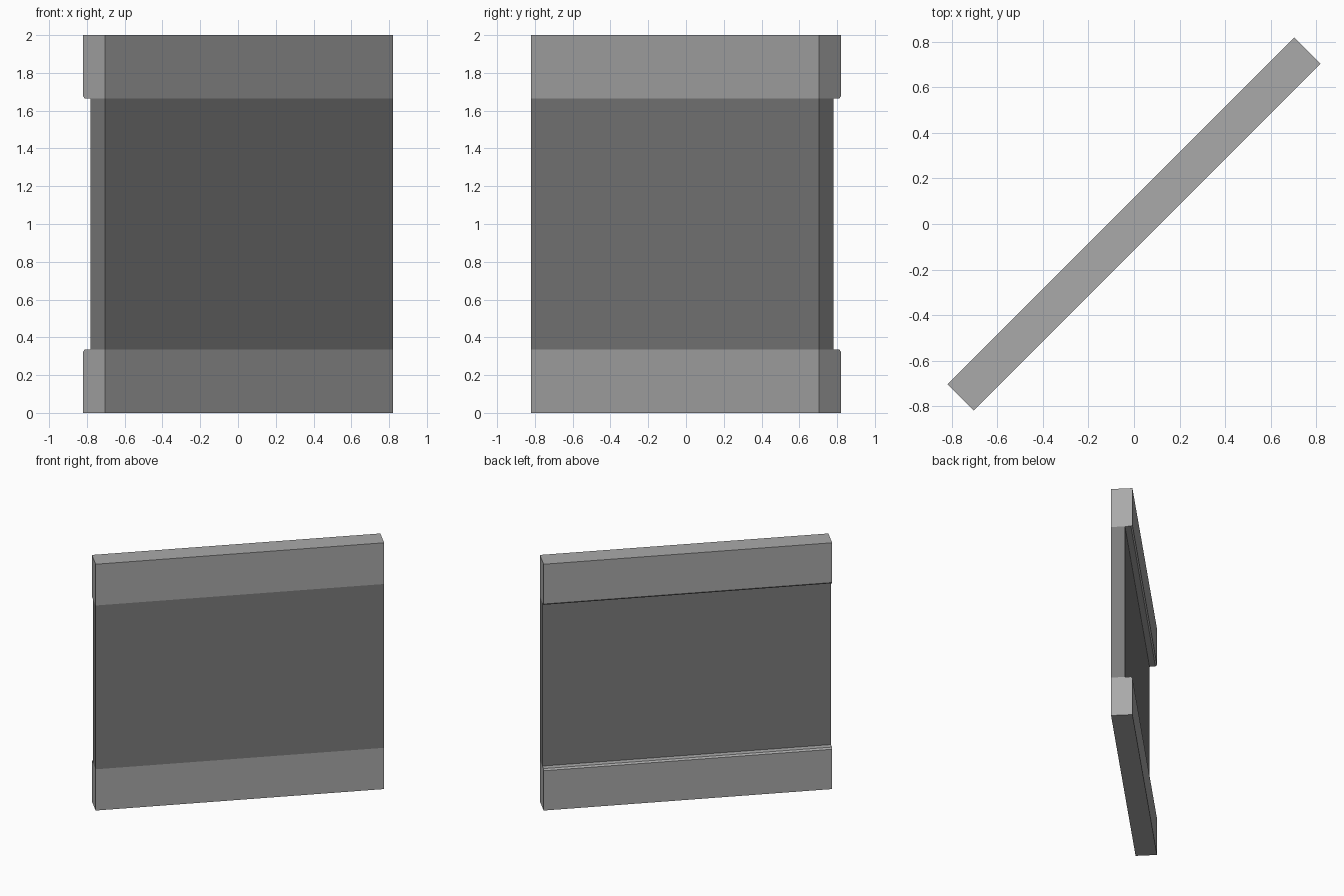
import bpy, bmesh, math
from mathutils import Matrix

cube = bpy.data.objects.get("Cube")
if cube:
    bpy.data.objects.remove(cube, do_unlink=True)


def make_material(name, value):
    mat = bpy.data.materials.new(name)
    mat.use_nodes = True
    colour = (value, value, value, 1)
    mat.diffuse_color = colour
    mat.node_tree.nodes["Principled BSDF"].inputs["Base Color"].default_value = colour
    return mat


light = make_material("light_grey", 0.4)
dark = make_material("dark_grey", 0.2)

HALF_LENGTH = 1.078
HALF_THICK = 0.082
RECESS = 0.025      # depth position of the recessed back face
BAND = 0.335        # height of each trim band
HEIGHT = 2.0
BEVEL = 0.012

# Wall cross-section (depth, height), lower half: flush front, stepped back
front, back = -HALF_THICK, HALF_THICK
lower = [(front, BAND), (front, 0), (back, 0), (back, BAND - BEVEL),
         (back - BEVEL, BAND), (RECESS, BAND)]
upper = [(d, HEIGHT - z) for d, z in reversed(lower)]

bm = bmesh.new()
ends = [[bm.verts.new((x, d, z)) for d, z in lower + upper]
        for x in (-HALF_LENGTH, HALF_LENGTH)]
count, half = len(ends[0]), len(lower)

# Long faces along the wall
for i in range(count):
    j = (i + 1) % count
    face = bm.faces.new((ends[0][i], ends[0][j], ends[1][j], ends[1][i]))
    # Only the two faces joining the bands belong to the dark panel
    face.material_index = 1 if i in (half - 1, count - 1) else 0

# End caps: lower band, upper band and the panel between them
for ring in ends:
    bm.faces.new(ring[:half])
    bm.faces.new(ring[half:])
    bm.faces.new((ring[0], ring[half - 1], ring[half], ring[-1])).material_index = 1

bmesh.ops.recalc_face_normals(bm, faces=bm.faces)
bm.transform(Matrix.Rotation(math.radians(45), 4, 'Z'))

mesh = bpy.data.meshes.new("wall_panel")
bm.to_mesh(mesh)
bm.free()
mesh.materials.append(light)
mesh.materials.append(dark)
wall = bpy.data.objects.new("wall_panel", mesh)
bpy.context.collection.objects.link(wall)
